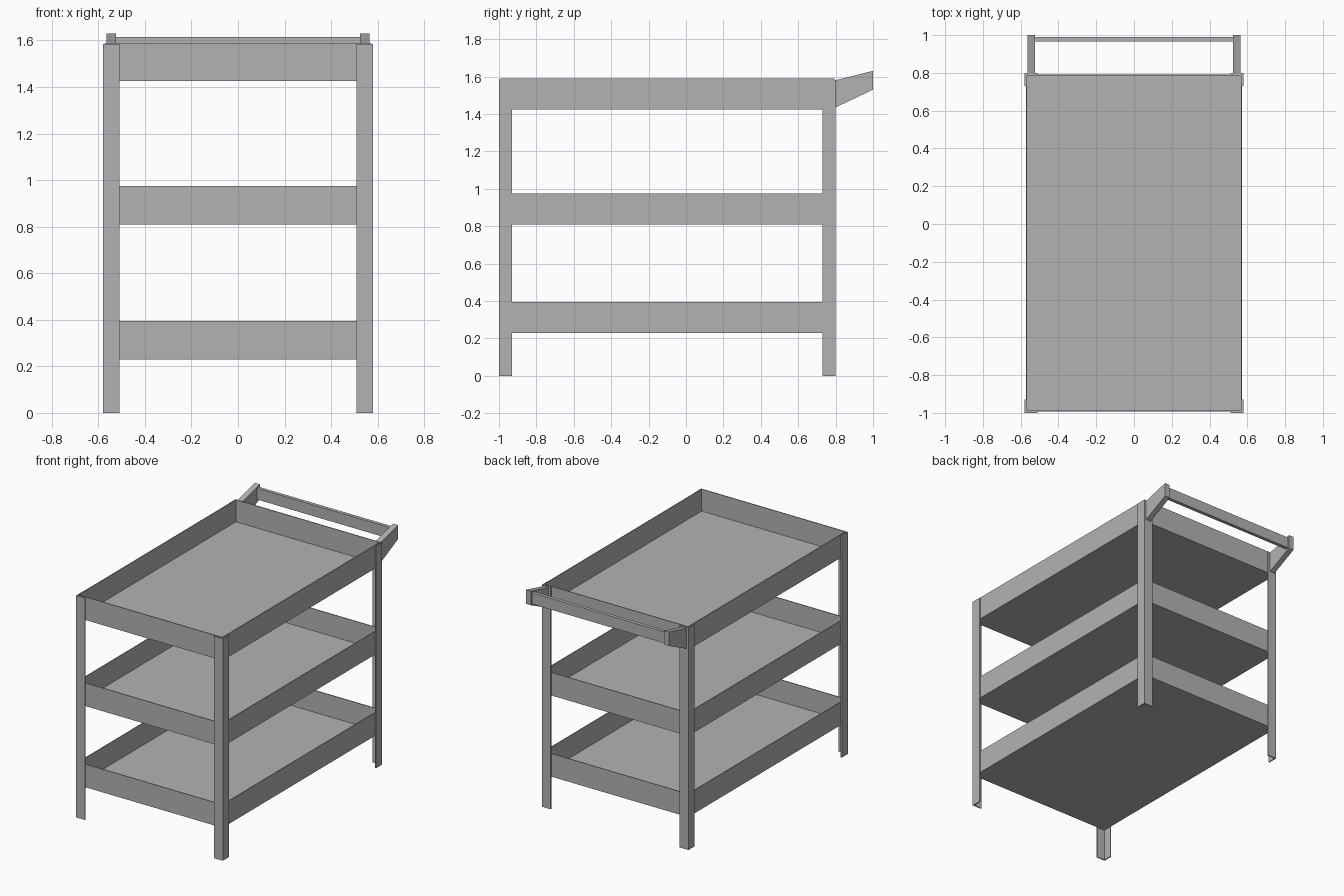
import bpy
import bmesh

cube = bpy.data.objects.get("Cube")
if cube:
    bpy.data.objects.remove(cube, do_unlink=True)

GREY = (0.45, 0.45, 0.45, 1)
metal = bpy.data.materials.new("grey metal")
metal.use_nodes = True
metal.diffuse_color = GREY
metal.node_tree.nodes["Principled BSDF"].inputs["Base Color"].default_value = GREY

HALF_X, FRONT, BACK = 0.58, -1.0, 0.80
SHEET = 0.008


def prism(name, profile, axis, start, end):
    """Extrude a closed 2D profile from start to end along x or z."""
    bm = bmesh.new()
    place = (lambda a, b: (start, a, b)) if axis == "x" else (lambda a, b: (a, b, start))
    face = bm.faces.new([bm.verts.new(place(a, b)) for a, b in profile])
    grown = bmesh.ops.extrude_face_region(bm, geom=[face])
    verts = [g for g in grown["geom"] if isinstance(g, bmesh.types.BMVert)]
    step = end - start
    bmesh.ops.translate(bm, verts=verts, vec=(step, 0, 0) if axis == "x" else (0, 0, step))
    bmesh.ops.recalc_face_normals(bm, faces=bm.faces)
    return finish(name, bm)


def finish(name, bm):
    mesh = bpy.data.meshes.new(name)
    bm.to_mesh(mesh)
    bm.free()
    mesh.materials.append(metal)
    obj = bpy.data.objects.new(name, mesh)
    bpy.context.collection.objects.link(obj)
    return obj


def tray(name, bottom, top):
    """Open box: inset the top face and push it down to form the floor."""
    x, y0, y1 = HALF_X - SHEET, FRONT + SHEET, BACK - SHEET
    obj = prism(name, [(-x, y0), (x, y0), (x, y1), (-x, y1)], "z", bottom, top)
    bm = bmesh.new()
    bm.from_mesh(obj.data)
    lid = max(bm.faces, key=lambda f: f.calc_center_median().z)
    bmesh.ops.inset_region(bm, faces=[lid], thickness=SHEET)
    inner = bmesh.ops.extrude_face_region(bm, geom=[lid])["geom"]
    verts = [g for g in inner if isinstance(g, bmesh.types.BMVert)]
    bmesh.ops.translate(bm, verts=verts, vec=(0, 0, bottom + SHEET - top))
    if lid.is_valid:
        bmesh.ops.delete(bm, geom=[lid], context="FACES")
    bmesh.ops.recalc_face_normals(bm, faces=bm.faces)
    bm.to_mesh(obj.data)
    bm.free()


# Three stacked trays
for name, bottom, top in (("lower_tray", 0.23, 0.395),
                          ("middle_tray", 0.81, 0.975),
                          ("upper_tray", 1.425, 1.59)):
    tray(name, bottom, top)

# Four angle-section legs wrapped around the corners
ANGLE = [(0, 0), (0.07, 0), (0.07, SHEET), (SHEET, SHEET), (SHEET, 0.07), (0, 0.07)]
for side, sx in (("left", 1), ("right", -1)):
    for end, y, sy in (("front", FRONT, 1), ("back", BACK, -1)):
        section = [(sx * (HALF_X - a), y + sy * b) for a, b in ANGLE]
        prism(f"{end}_{side}_leg", section, "z", 0, 1.585)

    # Tapered handle arm
    prism(f"{side}_handle_arm", [(BACK, 1.435), (BACK, 1.58), (1.0, 1.63), (1.0, 1.53)],
          "x", sx * 0.525, sx * 0.565)

# Push bar between the arms
prism("handle_bar", [(0.965, 1.535), (0.99, 1.535), (0.99, 1.615), (0.965, 1.615)],
      "x", -0.525, 0.525)
